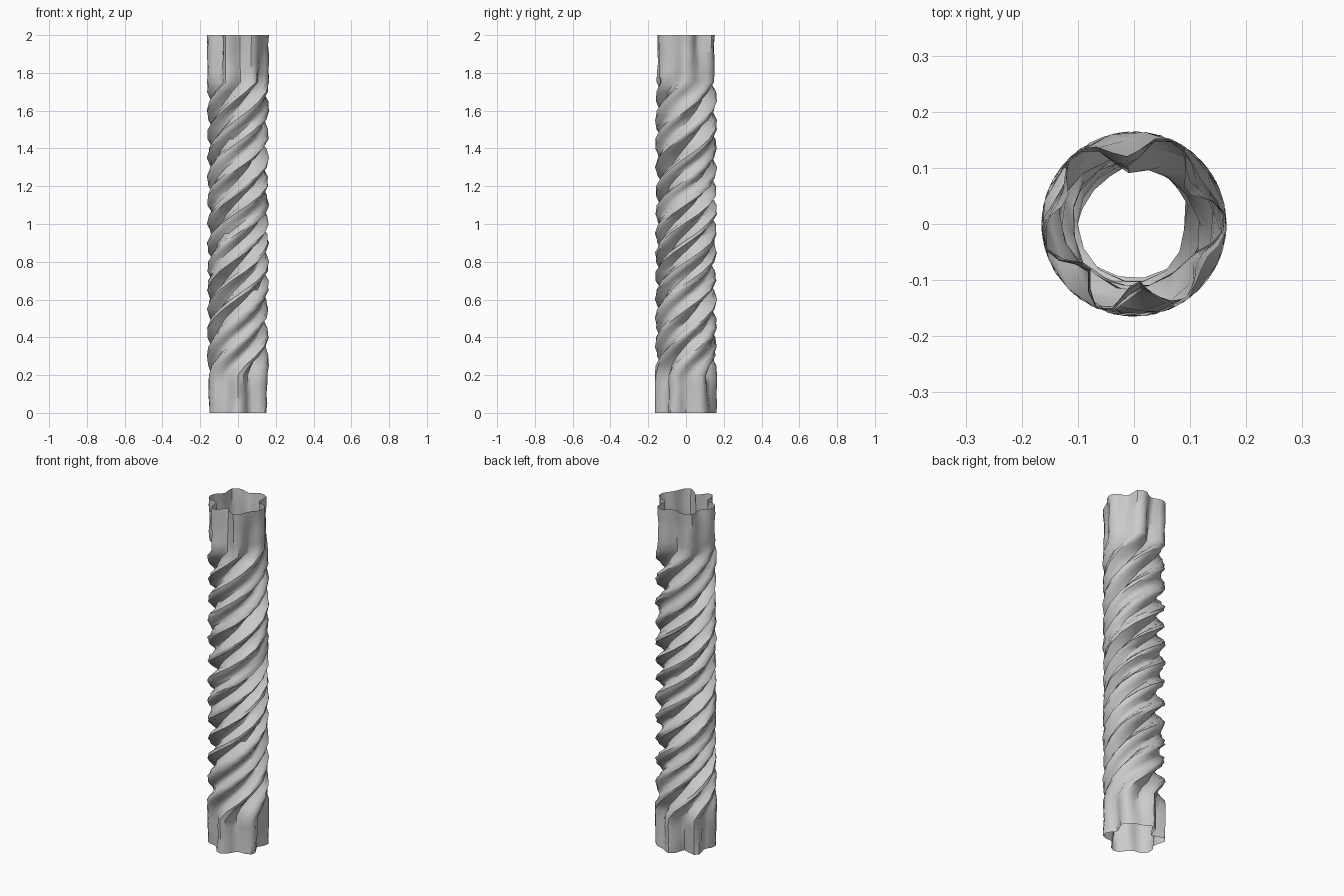
import bpy, math, random
from math import sin, cos, pi

if "Cube" in bpy.data.objects:
    bpy.data.objects.remove(bpy.data.objects["Cube"])

random.seed(4)
RINGS, SEGS, LOBES = 40, 36, 6
R_OUT = 0.165
TURNS = 2.1


def twist(z):
    # straight collars at both ends, steady right-handed twist between
    t = min(max((z - 0.22) / 1.53, 0), 1)
    return TURNS * 2 * pi * (0.85 * t + 0.15 * t * t * (3 - 2 * t))


def radius(a, z):
    # uneven lobes whose groove depth wanders along the height
    lobe = 0.5 + 0.5 * cos(LOBES * a + 0.5 * sin(a + 2 * z))
    depth = 0.048 + 0.016 * sin(2 * a + 5 * z) + 0.01 * sin(3 * a - 9 * z)
    return min(R_OUT, R_OUT + 0.004 - depth * (1 - lobe))


# Twisted fluted open tube: the mesh columns follow the flutes
verts, faces = [], []
for i in range(RINGS + 1):
    z = 2 * i / RINGS
    for j in range(SEGS):
        a = 2 * pi * j / SEGS
        r = min(R_OUT, radius(a, z) + random.uniform(-0.006, 0.004))
        b = a + twist(z) + pi / 2
        verts.append((r * cos(b), r * sin(b), z))
for i in range(RINGS):
    for j in range(SEGS):
        k = (j + 1) % SEGS
        p, q = i * SEGS, (i + 1) * SEGS
        faces.append((p + j, p + k, q + k, q + j))

mesh = bpy.data.meshes.new("twisted_column")
mesh.from_pydata(verts, [], faces)
column = bpy.data.objects.new("twisted_column", mesh)
bpy.context.collection.objects.link(column)
bpy.context.view_layer.objects.active = column
column.select_set(True)
bpy.ops.object.shade_smooth_by_angle(angle=math.radians(50))
